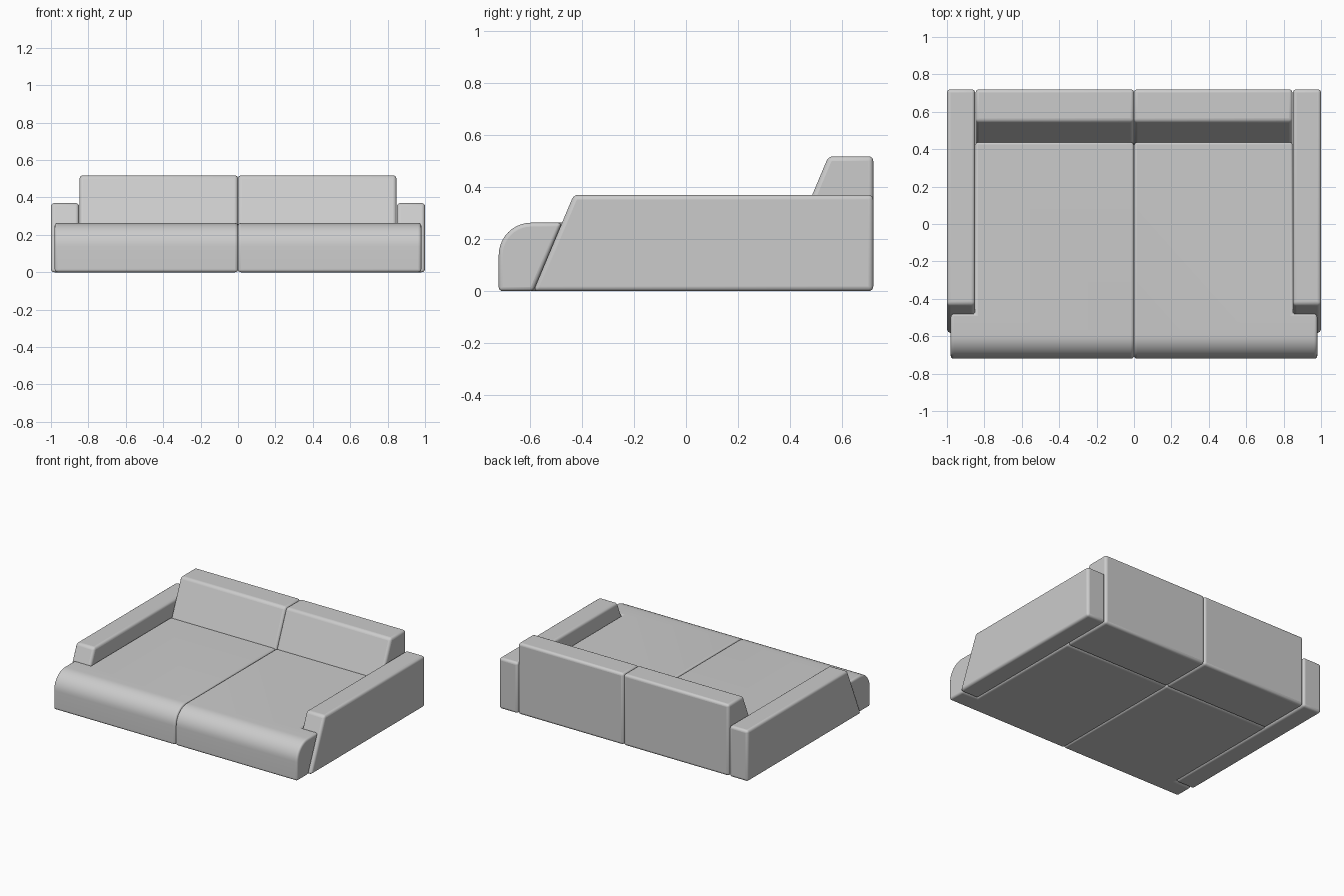
import bpy
import bmesh
from math import radians

cube = bpy.data.objects.get("Cube")
if cube:
    bpy.data.objects.remove(cube, do_unlink=True)

# Upholstery colour
fabric = bpy.data.materials.new("light_grey_fabric")
fabric.use_nodes = True
grey = (0.6, 0.6, 0.6, 1)
fabric.diffuse_color = grey
fabric.node_tree.nodes["Principled BSDF"].inputs["Base Color"].default_value = grey

LEAN = 0.42  # horizontal run of every slanted face per unit of height


def cushion(name, side, plan, height, soft, nose=0):
    """Raise a plan of (x, y, slanted) points into a padded block."""
    bm = bmesh.new()
    base = [bm.verts.new((x * side, y, 0)) for x, y, s in plan]
    top = [bm.verts.new((x * side, y + s * LEAN * height, height)) for x, y, s in plan]
    bm.faces.new(base)
    bm.faces.new(top)
    for i in range(len(plan)):
        j = (i + 1) % len(plan)
        bm.faces.new((base[i], base[j], top[j], top[i]))
    # Large rounding along the upper front edge
    if nose:
        front = min(v.co.y for v in top)
        edges = [e for e in bm.edges
                 if all(v in top and v.co.y < front + 0.001 for v in e.verts)]
        bmesh.ops.bevel(bm, geom=edges, offset=nose, segments=10,
                        profile=0.5, affect='EDGES')
    bmesh.ops.recalc_face_normals(bm, faces=bm.faces)
    mesh = bpy.data.meshes.new(name)
    bm.to_mesh(mesh)
    bm.free()
    mesh.materials.append(fabric)
    obj = bpy.data.objects.new(name, mesh)
    bpy.context.collection.objects.link(obj)
    # Soft padded edges
    bevel = obj.modifiers.new("soft_edges", 'BEVEL')
    bevel.width = soft
    bevel.segments = 4
    bevel.limit_method = 'ANGLE'
    bevel.angle_limit = radians(20)
    bpy.ops.object.select_all(action='DESELECT')
    obj.select_set(True)
    bpy.context.view_layer.objects.active = obj
    bpy.ops.object.shade_smooth_by_angle(angle=radians(35))


FRONT, BACK = -0.72, 0.72
ARM_FOOT, BACKREST_FOOT = -0.587, 0.33
INNER, WING, OUTER = 0.85, 0.98, 1.0

for word, side in (("left", 1), ("right", -1)):
    # Seat with a rounded front that wraps around the arm
    cushion(word + "_seat", side,
            [(0, FRONT, 0), (WING, FRONT, 0), (WING, ARM_FOOT, 1),
             (INNER, ARM_FOOT, 1), (INNER, BACKREST_FOOT, 1), (0, BACKREST_FOOT, 1)],
            0.263, 0.015, nose=0.125)
    # Backrest with a leaning front face
    cushion(word + "_backrest", side,
            [(0, BACKREST_FOOT, 1), (INNER - 0.003, BACKREST_FOOT, 1),
             (INNER - 0.003, BACK, 0), (0, BACK, 0)], 0.518, 0.018)
    # Arm with a leaning front end
    cushion(word + "_arm", side,
            [(INNER, ARM_FOOT, 1), (OUTER, ARM_FOOT, 1),
             (OUTER, BACK, 0), (INNER, BACK, 0)], 0.37, 0.018)
